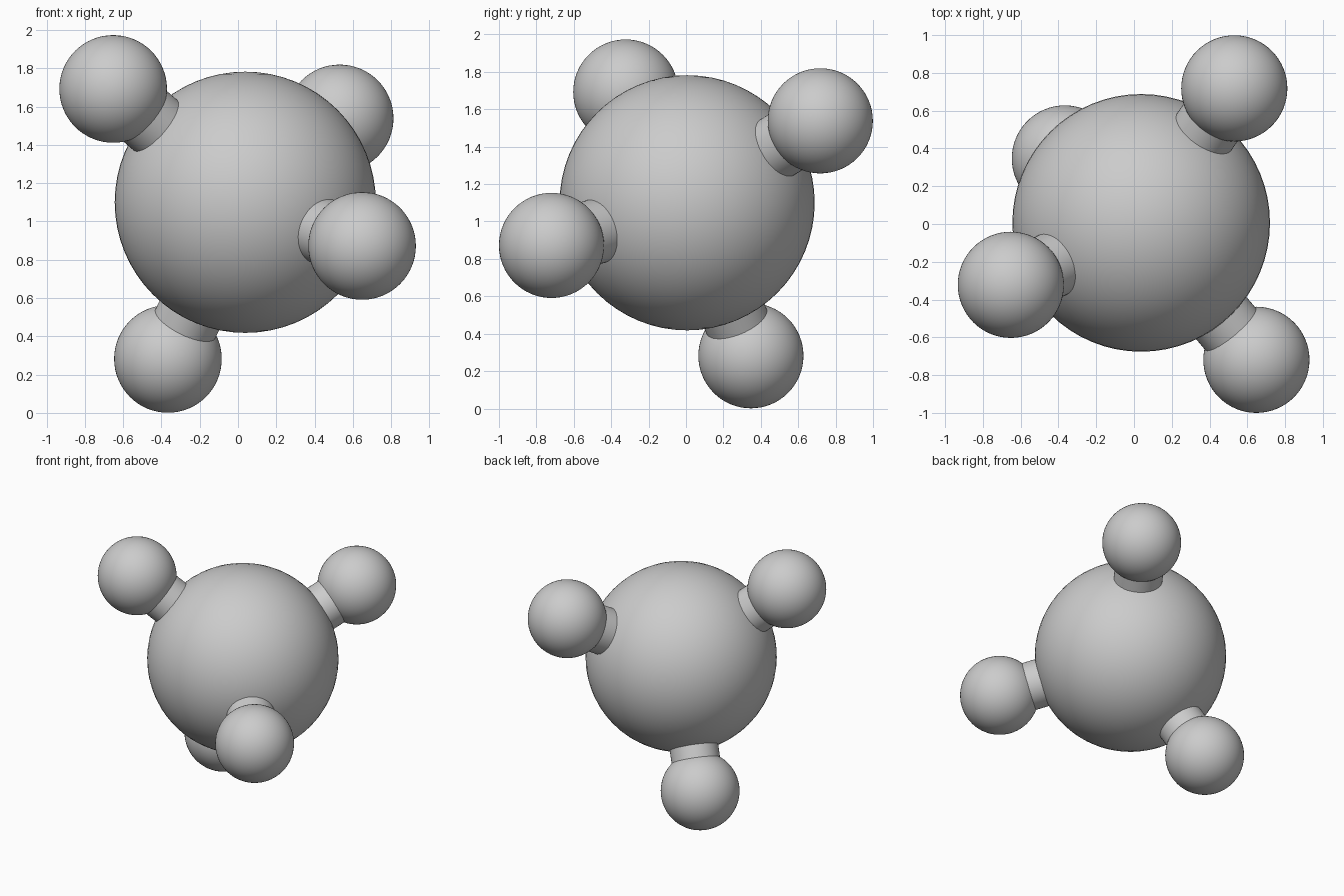
import bpy
from mathutils import Vector

if "Cube" in bpy.data.objects:
    bpy.data.objects.remove(bpy.data.objects["Cube"])

CORE = Vector((0.038, 0.006, 1.10))
CORE_R, BALL_R, NECK_R = 0.682, 0.281, 0.174


def ball(name, loc, r):
    bpy.ops.mesh.primitive_uv_sphere_add(segments=64, ring_count=32, radius=r, location=loc)
    ob = bpy.context.object
    ob.name = name
    bpy.ops.object.shade_smooth()
    return ob


def neck(name, a, b, r):
    d = b - a
    bpy.ops.mesh.primitive_cylinder_add(vertices=48, radius=r, depth=d.length,
                                        location=(a + b) / 2)
    ob = bpy.context.object
    ob.name = name
    ob.rotation_euler = d.to_track_quat('Z', 'Y').to_euler()
    bpy.ops.object.shade_smooth_by_angle()


# Large central ball
ball("central_ball", CORE, CORE_R)

# Four outer balls in a tetrahedral layout, each joined by a short neck
outer = {
    "upper_left": (-0.652, -0.322, 1.692),
    "upper_back": (0.531, 0.718, 1.538),
    "front_right": (0.648, -0.719, 0.872),
    "lower_back": (-0.366, 0.347, 0.282),
}
for side, pos in outer.items():
    p = Vector(pos)
    ball(side + "_ball", p, BALL_R)
    neck(side + "_neck", CORE.lerp(p, 0.6), CORE.lerp(p, 0.9), NECK_R)
